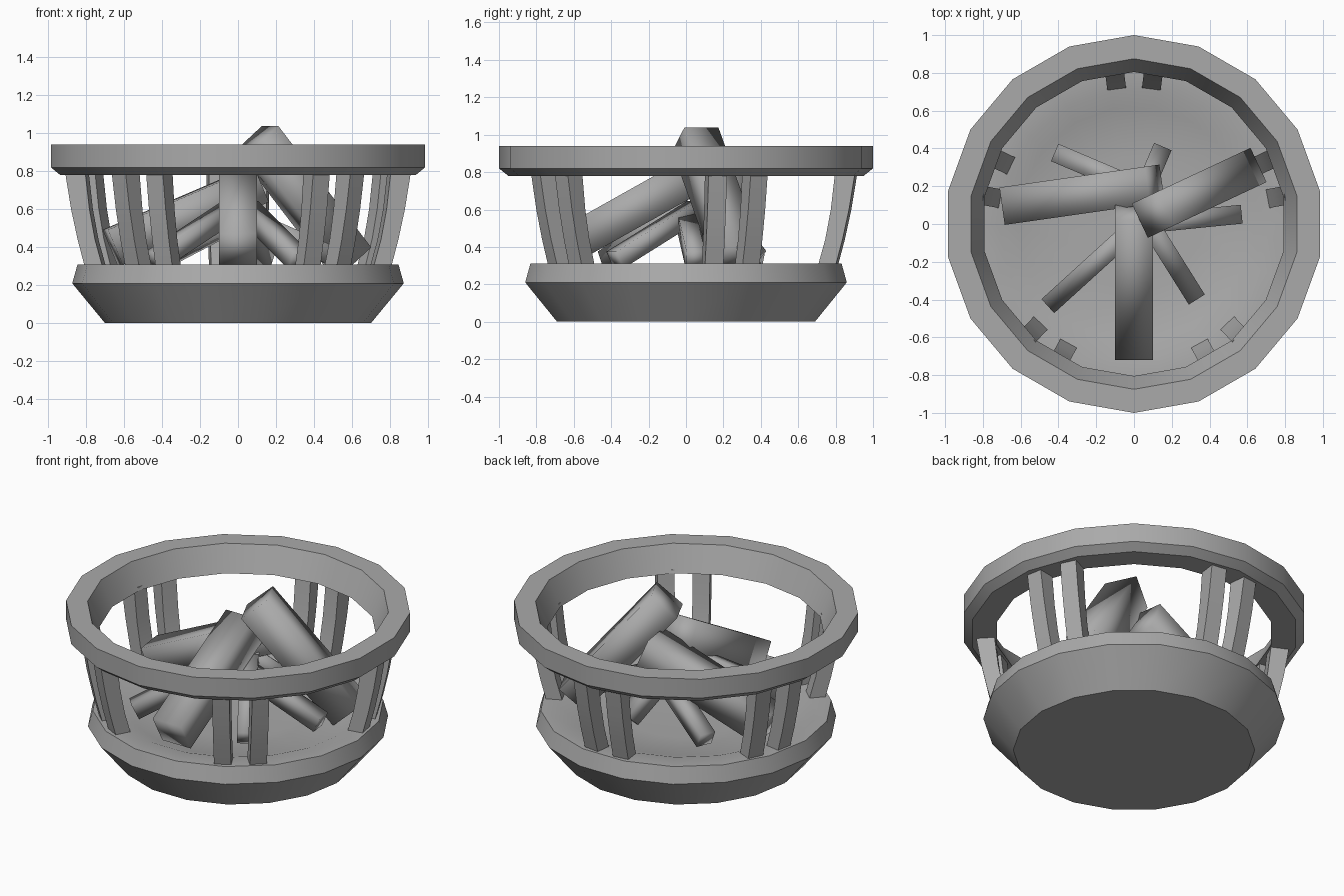
import bpy, bmesh, math
from mathutils import Vector, Matrix

cube = bpy.data.objects.get("Cube")
if cube:
    bpy.data.objects.remove(cube)

grey = bpy.data.materials.new("plain_grey")
grey.use_nodes = True
colour = (0.4, 0.4, 0.4, 1)
grey.diffuse_color = colour
grey.node_tree.nodes["Principled BSDF"].inputs["Base Color"].default_value = colour


def add_object(name, bm, smooth_angle):
    bmesh.ops.recalc_face_normals(bm, faces=bm.faces)
    mesh = bpy.data.meshes.new(name)
    bm.to_mesh(mesh)
    bm.free()
    mesh.materials.append(grey)
    obj = bpy.data.objects.new(name, mesh)
    bpy.context.collection.objects.link(obj)
    bpy.ops.object.select_all(action='DESELECT')
    obj.select_set(True)
    bpy.context.view_layer.objects.active = obj
    bpy.ops.object.shade_smooth_by_angle(angle=math.radians(smooth_angle))
    return obj


def lathe(name, profile, start, closed, sides=18):
    """Spin a (radius, z) profile; an open profile gets flat end caps."""
    bm = bmesh.new()
    rings = []
    for r, z in profile:
        angles = [start + math.tau * i / sides for i in range(sides)]
        rings.append([bm.verts.new((r * math.cos(a), r * math.sin(a), z)) for a in angles])
    pairs = list(zip(rings, rings[1:]))
    if closed:
        pairs.append((rings[-1], rings[0]))
    else:
        bm.faces.new(rings[0])
        bm.faces.new(rings[-1])
    for low, high in pairs:
        for i in range(sides):
            j = (i + 1) % sides
            bm.faces.new((low[i], low[j], high[j], high[i]))
    return add_object(name, bm, 25)


def log(name, low, high, width):
    """Square log leaning from its low end up to its high end."""
    low, high = Vector(low), Vector(high)
    d = (high - low).normalized()
    side = Vector((0, 0, 1)).cross(d).normalized()
    up = d.cross(side)
    rot = Matrix((d, side, up)).transposed().to_4x4()
    size = Matrix.Diagonal(((high - low).length, width, width, 1))
    bm = bmesh.new()
    bmesh.ops.create_cube(bm, size=1, matrix=Matrix.Translation((low + high) / 2) @ rot @ size)
    return add_object(name, bm, 180)


def bar(name, angle):
    """Curved upright; sections are (inner radius, outer radius, z)."""
    sections = [(.715, .81, .29), (.757, .85, .44), (.787, .885, .6), (.81, .918, .8)]
    bm = bmesh.new()
    turn = Matrix.Rotation(angle, 3, 'Z')
    rings = []
    for inner, outer, z in sections:
        corners = [(inner, -.05, z), (outer, -.05, z), (outer, .05, z), (inner, .05, z)]
        rings.append([bm.verts.new(turn @ Vector(c)) for c in corners])
    for a, b in zip(rings, rings[1:]):
        for i in range(4):
            j = (i + 1) % 4
            bm.faces.new((a[i], a[j], b[j], b[i]))
    bm.faces.new(rings[0])
    bm.faces.new(rings[-1])
    return add_object(name, bm, 25)


# Shallow bowl base and top ring
lathe("base_bowl", [(.70, 0), (.873, .21), (.845, .31), (.715, .31), (.62, .275), (.35, .26)], 0, False)
lathe("top_ring", [(.95, .78), (1, .82), (1, .94), (.875, .94), (.805, .78)], math.radians(90), True)

# Five pairs of uprights
for k in range(5):
    for s in (-1, 1):
        bar("upright_bar", math.radians(90 + 72 * k + 7.3 * s))

# Three large logs
log("large_log_right", (-.66, .10, .40), (.11, .21, .73), .2)
log("large_log_front", (0, -.67, .385), (0, .07, .80), .2)
log("large_log_left", (.59, .28, .335), (.10, .05, .975), .2)

# Small kindling logs
for low, high in [((-.44, -.42, .33), (0, -.02, .62)),
                  ((.32, -.38, .33), (.05, .05, .60)),
                  ((.55, .05, .33), (.05, 0, .55)),
                  ((-.40, .37, .34), (0, .20, .55)),
                  ((.14, .38, .34), (.02, .10, .60))]:
    log("kindling_log", low, high, .1)
